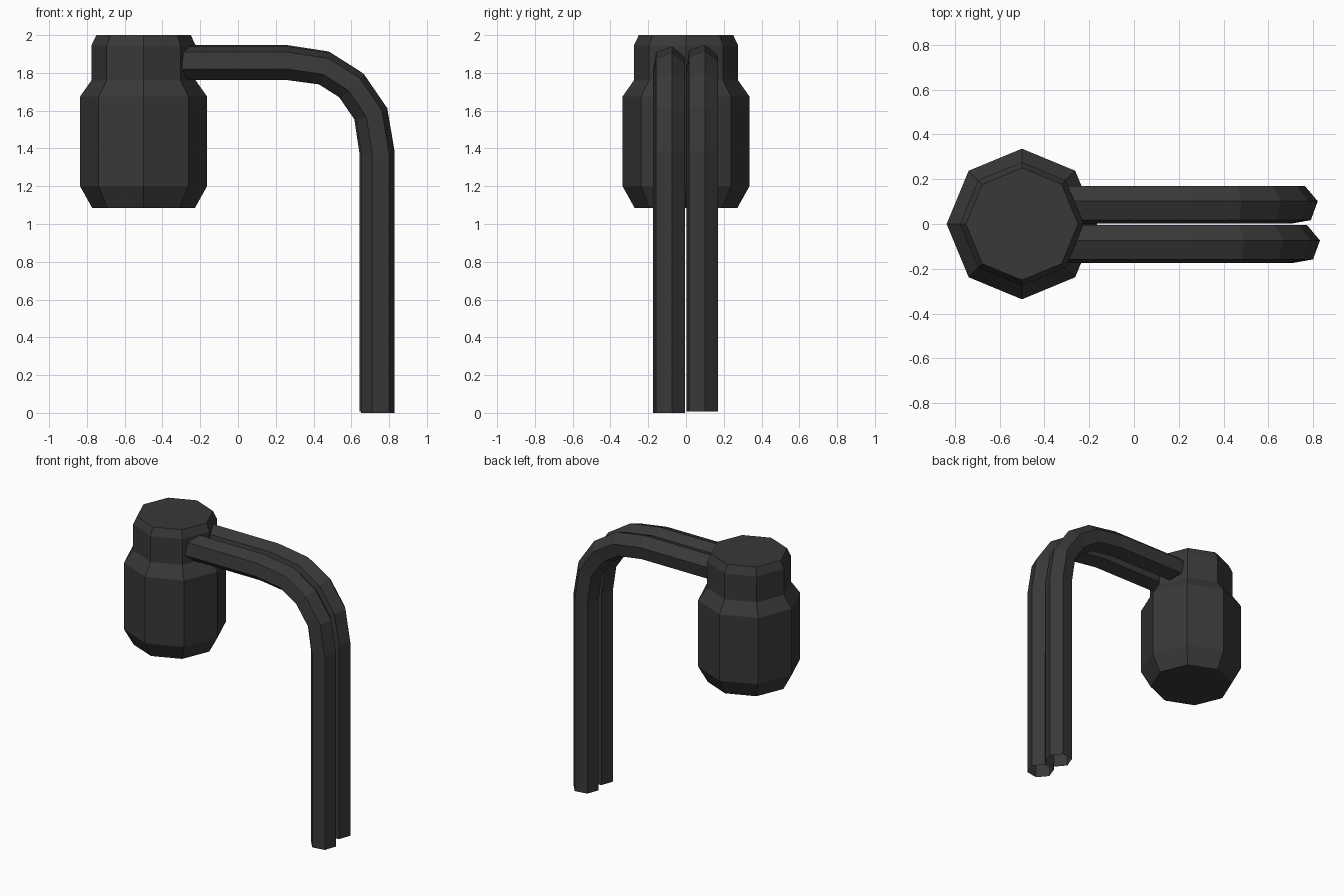
import bpy
import bmesh
from math import cos, sin, radians
from mathutils import Vector

cube = bpy.data.objects.get("Cube")
if cube:
    bpy.data.objects.remove(cube, do_unlink=True)

# Single dark grey finish
dark_grey = bpy.data.materials.new("dark grey")
dark_grey.use_nodes = True
colour = (0.04, 0.04, 0.04, 1)
dark_grey.diffuse_color = colour
dark_grey.node_tree.nodes["Principled BSDF"].inputs["Base Color"].default_value = colour


def loft(name, sections, sides, start, capped):
    """Join polygon rings; each section is (centre, u axis, v axis, radius)."""
    bm = bmesh.new()
    rings = []
    for centre, u, v, radius in sections:
        angles = [start + radians(360 * i / sides) for i in range(sides)]
        rings.append([bm.verts.new(centre + radius * (cos(a) * u + sin(a) * v))
                      for a in angles])
    for low, high in zip(rings, rings[1:]):
        for i in range(sides):
            j = (i + 1) % sides
            bm.faces.new((low[i], low[j], high[j], high[i]))
    if capped:
        bm.faces.new(rings[0][::-1])
        bm.faces.new(rings[-1])
    mesh = bpy.data.meshes.new(name)
    bm.to_mesh(mesh)
    bm.free()
    mesh.materials.append(dark_grey)
    obj = bpy.data.objects.new(name, mesh)
    bpy.context.collection.objects.link(obj)
    return obj


X, Y = Vector((1, 0, 0)), Vector((0, 1, 0))

# Eight-sided canister with a narrower neck: (height, radius)
profile = [(1.085, 0.272), (1.2, 0.336), (1.675, 0.336),
           (1.76, 0.276), (1.945, 0.276), (2.0, 0.25)]
loft("canister", [(Vector((-0.5, 0, z)), X, Y, r) for z, r in profile],
     8, 0, True)

# Bent six-sided pipes, open at the ends: (x, z) along the centre line
path = [Vector((x, 0, z)) for x, z in
        [(-0.36, 1.852), (0.255, 1.852), (0.46, 1.822), (0.605, 1.73),
         (0.708, 1.58), (0.741, 1.375), (0.741, 0)]]
sections = []
for i, point in enumerate(path):
    before = (point - path[max(i - 1, 0)]).normalized()
    after = (path[min(i + 1, len(path) - 1)] - point).normalized()
    along = (before + after).normalized()
    outward = Vector((-along.z, 0, along.x))
    sections.append((point, Y, outward, 0.09))

for name, offset in (("front_pipe", (0, -0.089, 0)),
                     ("back_pipe", (-0.01, 0.086, 0.008))):
    pipe = loft(name, sections, 6, radians(20), False)
    pipe.location = offset
